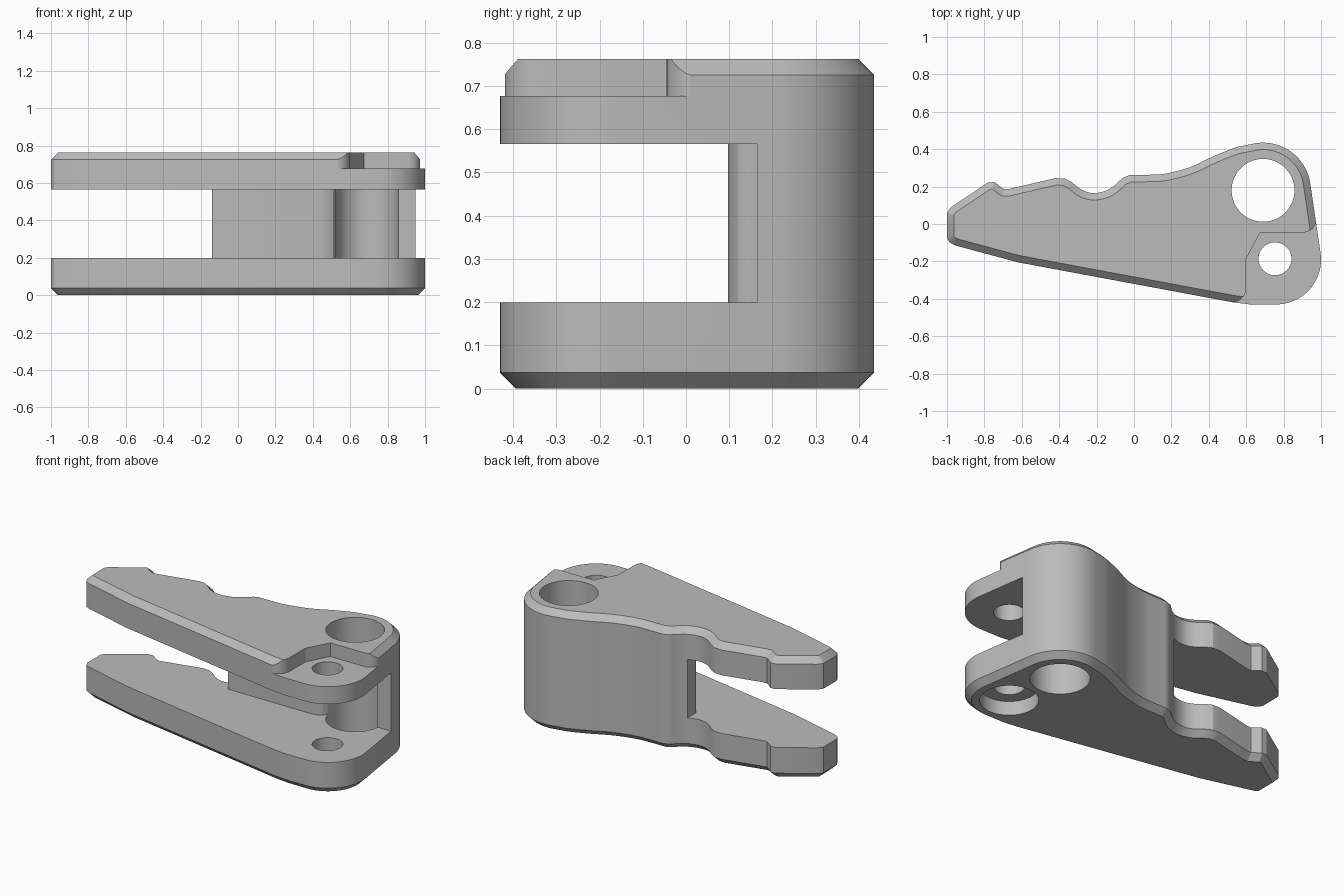
import bpy
import bmesh
from math import cos, sin, radians
from mathutils import Vector

cube = bpy.data.objects.get("Cube")
if cube:
    bpy.data.objects.remove(cube, do_unlink=True)

HEIGHT, CHAMFER = 0.762, 0.037

grey = bpy.data.materials.new("plain grey")
grey.use_nodes = True
grey.diffuse_color = (0.5, 0.5, 0.5, 1)
grey.node_tree.nodes["Principled BSDF"].inputs["Base Color"].default_value = (0.5, 0.5, 0.5, 1)


def arc(cx, cy, r, a0, a1, n):
    angles = [radians(a0 + (a1 - a0) * i / n) for i in range(n + 1)]
    return [(cx + r * cos(a), cy + r * sin(a)) for a in angles]


def spline(pts, n=4):
    """Smooth curve through the points."""
    p = [Vector(q) for q in [pts[0]] + pts + [pts[-1]]]
    out = []
    for a, b, c, d in zip(p, p[1:], p[2:], p[3:]):
        for i in range(n):
            t = i / n
            v = 2 * b + (c - a) * t + (2 * a - 5 * b + 4 * c - d) * t**2 + (3 * b - a - 3 * c + d) * t**3
            out.append(tuple(v / 2))
    return out + [pts[-1]]


def inset(pts, dist):
    """Mitred inward offset of a counter-clockwise outline."""
    out = []
    for i, q in enumerate(pts):
        q = Vector(q)
        d0 = (q - Vector(pts[i - 1])).normalized()
        d1 = (Vector(pts[(i + 1) % len(pts)]) - q).normalized()
        n0, n1 = Vector((-d0.y, d0.x)), Vector((-d1.y, d1.x))
        out.append(tuple(q + (n0 + n1) * dist / (1 + n0.dot(n1))))
    return out


def loft(name, layers):
    """Solid from matching outlines stacked at rising heights."""
    bm = bmesh.new()
    rings = [[bm.verts.new((x, y, z)) for x, y in pts] for pts, z in layers]
    bm.faces.new(rings[0][::-1])
    bm.faces.new(rings[-1])
    n = len(rings[0])
    for lo, hi in zip(rings, rings[1:]):
        for i in range(n):
            j = (i + 1) % n
            bm.faces.new((lo[i], lo[j], hi[j], hi[i]))
    bmesh.ops.recalc_face_normals(bm, faces=bm.faces)
    mesh = bpy.data.meshes.new(name)
    bm.to_mesh(mesh)
    bm.free()
    mesh.materials.append(grey)
    obj = bpy.data.objects.new(name, mesh)
    bpy.context.collection.objects.link(obj)
    return obj


# Outer outline: pivot corner, large boss, sweeping back edge, jaw notches, nose
outline = arc(0.76, -0.19, 0.24, -90, 8, 20)
outline += arc(0.69, 0.18, 0.255, 8, 105, 24)
outline += spline([(0.55, 0.412), (0.433, 0.366), (0.3, 0.304), (0.166, 0.269),
                   (0.07, 0.263), (-0.02, 0.262)])
outline += spline([(-0.06, 0.247), (-0.1, 0.21), (-0.15, 0.178), (-0.22, 0.165),
                   (-0.28, 0.183), (-0.33, 0.222)], 3)
outline += [(-0.37, 0.243), (-0.42, 0.245), (-0.67, 0.187), (-0.695, 0.186),
            (-0.715, 0.2), (-0.745, 0.224), (-0.78, 0.222),
            (-0.978, 0.09), (-1, 0.06), (-1, -0.075), (-0.985, -0.1), (-0.955, -0.115),
            (-0.62, -0.205), (0.53, -0.419), (0.62, -0.43)]
core = inset(outline, CHAMFER)
body = loft("clip_body", [(core, 0), (outline, CHAMFER),
                          (outline, HEIGHT - CHAMFER), (core, HEIGHT)])

# Gap between the two jaws, leaving the connecting web at the back
gap = [(-1.2, -0.6), (1.2, -0.6), (1.2, 0.165), (0.86, 0.165), (0.69, 0.16),
       (0.53, 0.16), (0.522, 0.14), (0.508, 0.12), (0.48, 0.104), (0.44, 0.097),
       (-0.138, 0.097), (-0.138, 0.6), (-1.2, 0.6)]

# Recessed step around the pivot hole on the upper jaw
step = [(0.45, -0.6), (1.2, -0.6), (1.2, 0.04), (0.985, 0.03)]
step += arc(0.905, 0.025, 0.07, 0, -90, 8)
step += [(0.675, -0.045), (0.6, -0.185)]
step += arc(0.52, -0.34, 0.08, 0, -90, 8) + [(0.45, -0.42)]

cutters = [
    loft("jaw_gap_cutter", [(gap, 0.199), (gap, 0.566)]),
    loft("step_cutter", [(step, 0.676), (step, 1)]),
    loft("large_hole_cutter", [(arc(0.69, 0.18, 0.168, 0, 354, 59), z) for z in (-0.2, 1)]),
    loft("pivot_hole_cutter", [(arc(0.754, -0.186, 0.088, 0, 352, 44), z) for z in (-0.2, 1)]),
    loft("counterbore_cutter", [(arc(0.754, -0.186, 0.165, 0, 354, 59), z) for z in (-0.2, 0.088)]),
]

bpy.ops.object.select_all(action="DESELECT")
bpy.context.view_layer.objects.active = body
body.select_set(True)
for cutter in cutters:
    cutter.hide_render = True
    mod = body.modifiers.new(cutter.name, "BOOLEAN")
    mod.operation = "DIFFERENCE"
    mod.solver = "EXACT"
    mod.object = cutter
    bpy.ops.object.modifier_apply(modifier=mod.name)
    bpy.data.objects.remove(cutter, do_unlink=True)

bpy.ops.object.shade_smooth_by_angle(angle=radians(25))
